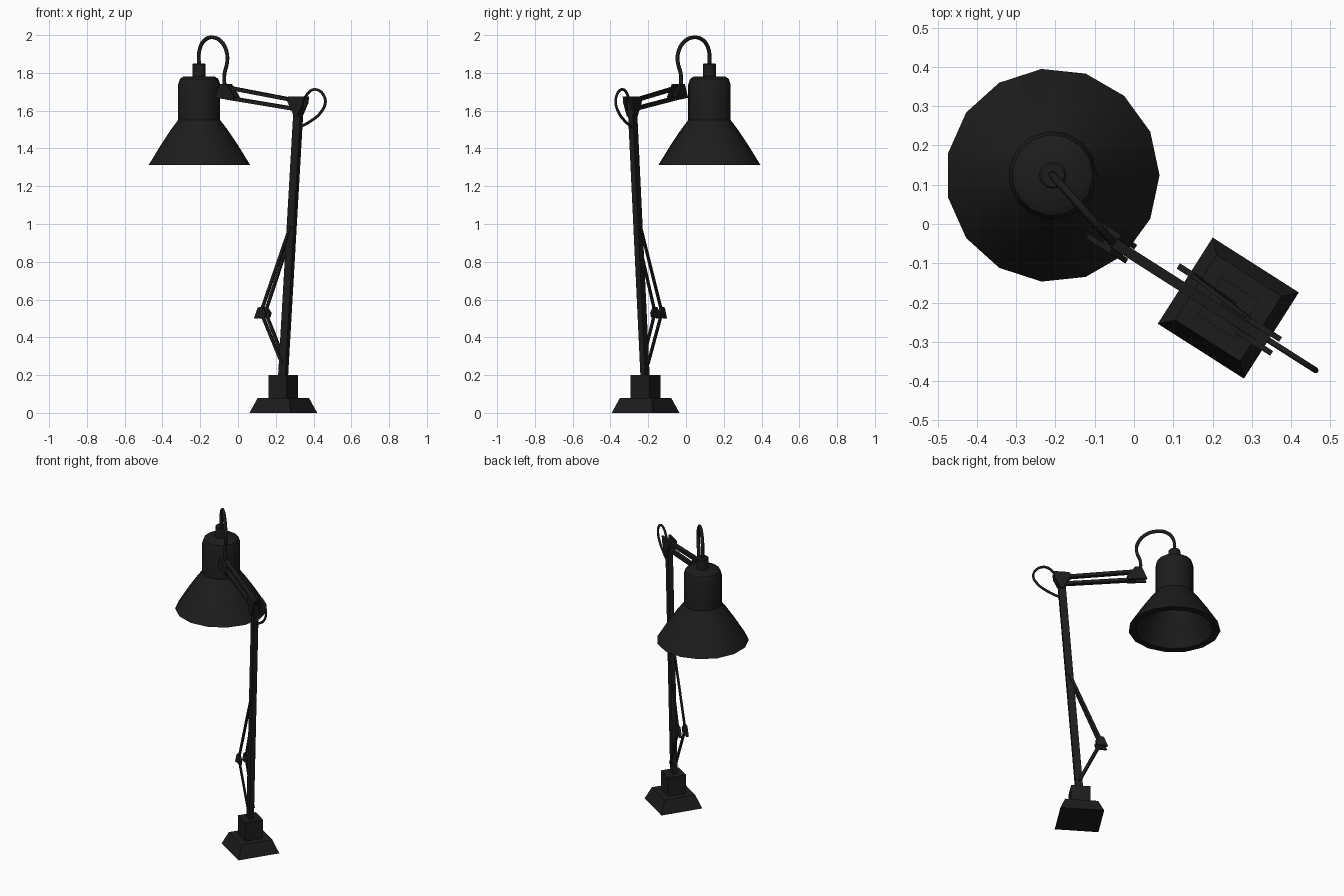
import bpy, bmesh, math
from mathutils import Vector

if "Cube" in bpy.data.objects:
    bpy.data.objects.remove(bpy.data.objects["Cube"])

# Arm frame: U runs along the arm, V runs across it, origin at base centre
ANG = math.radians(-32.5)
U = Vector((math.cos(ANG), math.sin(ANG), 0))
V = Vector((-math.sin(ANG), math.cos(ANG), 0))
ORIGIN = Vector((0.24, -0.214, 0))

black = bpy.data.materials.new("black_paint")
black.diffuse_color = (0.012, 0.012, 0.012, 1)
black.use_nodes = True
black.node_tree.nodes["Principled BSDF"].inputs["Base Color"].default_value = black.diffuse_color


def P(u, v, z):
    return ORIGIN + U * u + V * v + Vector((0, 0, z))


def finish(name, bm, smooth=False):
    bmesh.ops.recalc_face_normals(bm, faces=bm.faces)
    me = bpy.data.meshes.new(name)
    bm.to_mesh(me)
    bm.free()
    me.materials.append(black)
    ob = bpy.data.objects.new(name, me)
    bpy.context.collection.objects.link(ob)
    if smooth:
        bpy.ops.object.select_all(action='DESELECT')
        bpy.context.view_layer.objects.active = ob
        ob.select_set(True)
        bpy.ops.object.shade_smooth_by_angle(angle=math.radians(35))
    return ob


def prism(name, ring_a, ring_b):
    bm = bmesh.new()
    a = [bm.verts.new(p) for p in ring_a]
    b = [bm.verts.new(p) for p in ring_b]
    bm.faces.new(a)
    bm.faces.new(b)
    for i in range(len(a)):
        j = (i + 1) % len(a)
        bm.faces.new((a[i], a[j], b[j], b[i]))
    return finish(name, bm)


def square(h, z):
    return [P(x * h, y * h, z) for x, y in ((-1, -1), (1, -1), (1, 1), (-1, 1))]


def bar(name, a, b, across, height):
    a, b = P(*a), P(*b)
    n = (b - a).cross(V).normalized()
    s = ((-1, -1), (1, -1), (1, 1), (-1, 1))
    ring = lambda c: [c + V * (x * across / 2) + n * (y * height / 2) for x, y in s]
    prism(name, ring(a), ring(b))


def plate(name, profile, v, thick):
    prism(name, [P(u, v - thick / 2, z) for u, z in profile],
          [P(u, v + thick / 2, z) for u, z in profile])


def lathe(name, profile, centre, sides):
    bm = bmesh.new()
    verts = [bm.verts.new((centre[0] + r, centre[1], z)) for r, z in profile]
    edges = [bm.edges.new(e) for e in zip(verts, verts[1:])]
    bmesh.ops.spin(bm, geom=verts + edges, cent=(*centre, 0), axis=(0, 0, 1),
                   angle=math.tau, steps=sides)
    bmesh.ops.remove_doubles(bm, verts=bm.verts, dist=1e-4)
    return finish(name, bm, True)


def cable(name, pts, radius):
    cu = bpy.data.curves.new(name, 'CURVE')
    cu.dimensions = '3D'
    cu.bevel_depth = radius
    cu.bevel_resolution = 1
    cu.resolution_u = 4
    cu.use_fill_caps = True
    sp = cu.splines.new('BEZIER')
    sp.bezier_points.add(len(pts) - 1)
    for bp, p in zip(sp.bezier_points, pts):
        bp.co = p
        bp.handle_left_type = bp.handle_right_type = 'AUTO'
    cu.materials.append(black)
    bpy.context.collection.objects.link(bpy.data.objects.new(name, cu))


# Base: tapered foot and square block
prism("base_foot", square(0.130, 0), square(0.098, 0.08))
prism("base_block", square(0.057, 0.08), square(0.057, 0.20))

# Main pole
bar("main_pole", (0, -0.003, 0.19), (0.108, -0.016, 1.65), 0.030, 0.044)

# Folding side linkage, one set on each side of the pole
for side, s in (("near", -1), ("far", 1)):
    v = s * 0.022
    bar(f"{side}_upper_rod", (0.062, s * 0.016 - 0.01, 0.99), (-0.128, v, 0.53), 0.010, 0.016)
    bar(f"{side}_lower_rod", (-0.125, v, 0.53), (0.004, s * 0.018, 0.26), 0.010, 0.016)
    plate(f"{side}_elbow_plate",
          [(-0.165, 0.50), (-0.100, 0.505), (-0.092, 0.53), (-0.118, 0.562), (-0.142, 0.558)],
          v, 0.016)

# Shoulder plates at the pole top, head bracket plates at the arm end
ARM_V = -0.017
for side, s in (("near", -1), ("far", 1)):
    v = ARM_V + s * 0.021
    plate(f"{side}_shoulder_plate",
          [(0.050, 1.655), (0.060, 1.675), (0.155, 1.675), (0.150, 1.64),
           (0.115, 1.57), (0.095, 1.57)], v, 0.014)
    plate(f"{side}_head_plate",
          [(-0.402, 1.668), (-0.290, 1.655), (-0.282, 1.675), (-0.330, 1.742), (-0.370, 1.742)],
          v, 0.014)
bar("shoulder_pin", (0.10, ARM_V, 1.65), (0.13, ARM_V, 1.65), 0.05, 0.025)
bar("head_pin", (-0.36, ARM_V, 1.70), (-0.32, ARM_V, 1.70), 0.05, 0.04)

# Parallel upper arm bars
bar("upper_arm_top", (-0.335, ARM_V, 1.722), (0.11, ARM_V, 1.650), 0.026, 0.020)
bar("upper_arm_bottom", (-0.335, ARM_V, 1.668), (0.10, ARM_V, 1.607), 0.026, 0.020)

# Lamp shade with inner lip and hollow interior
HEAD = (-0.207, 0.124)
lathe("lamp_shade", [
    (0, 1.78), (0.085, 1.78), (0.103, 1.768), (0.113, 1.738), (0.113, 1.55),
    (0.151, 1.50), (0.205, 1.42), (0.272, 1.312), (0.228, 1.312), (0.18, 1.42),
    (0.10, 1.54), (0.095, 1.70), (0, 1.70)], HEAD, 15)
lathe("shade_cap", [(0, 1.775), (0.035, 1.775), (0.035, 1.845), (0.030, 1.85), (0, 1.85)], HEAD, 12)

# Cable from the shade cap to the head bracket
loop = [(-0.207, 1.84), (-0.204, 1.92), (-0.18, 1.97), (-0.135, 1.988), (-0.088, 1.965),
        (-0.060, 1.91), (-0.057, 1.86), (-0.072, 1.79), (-0.070, 1.71)]
cable("head_cable", [(x, 0.124 - (x + 0.207) * 1.12, z) for x, z in loop], 0.0105)

# Cable loop behind the shoulder
loop = [(0.11, 1.62), (0.145, 1.67), (0.18, 1.705), (0.215, 1.712), (0.255, 1.69),
        (0.273, 1.645), (0.245, 1.592), (0.19, 1.55), (0.095, 1.505)]
cable("shoulder_cable", [P(u, ARM_V + 0.003, z) for u, z in loop], 0.0075)
